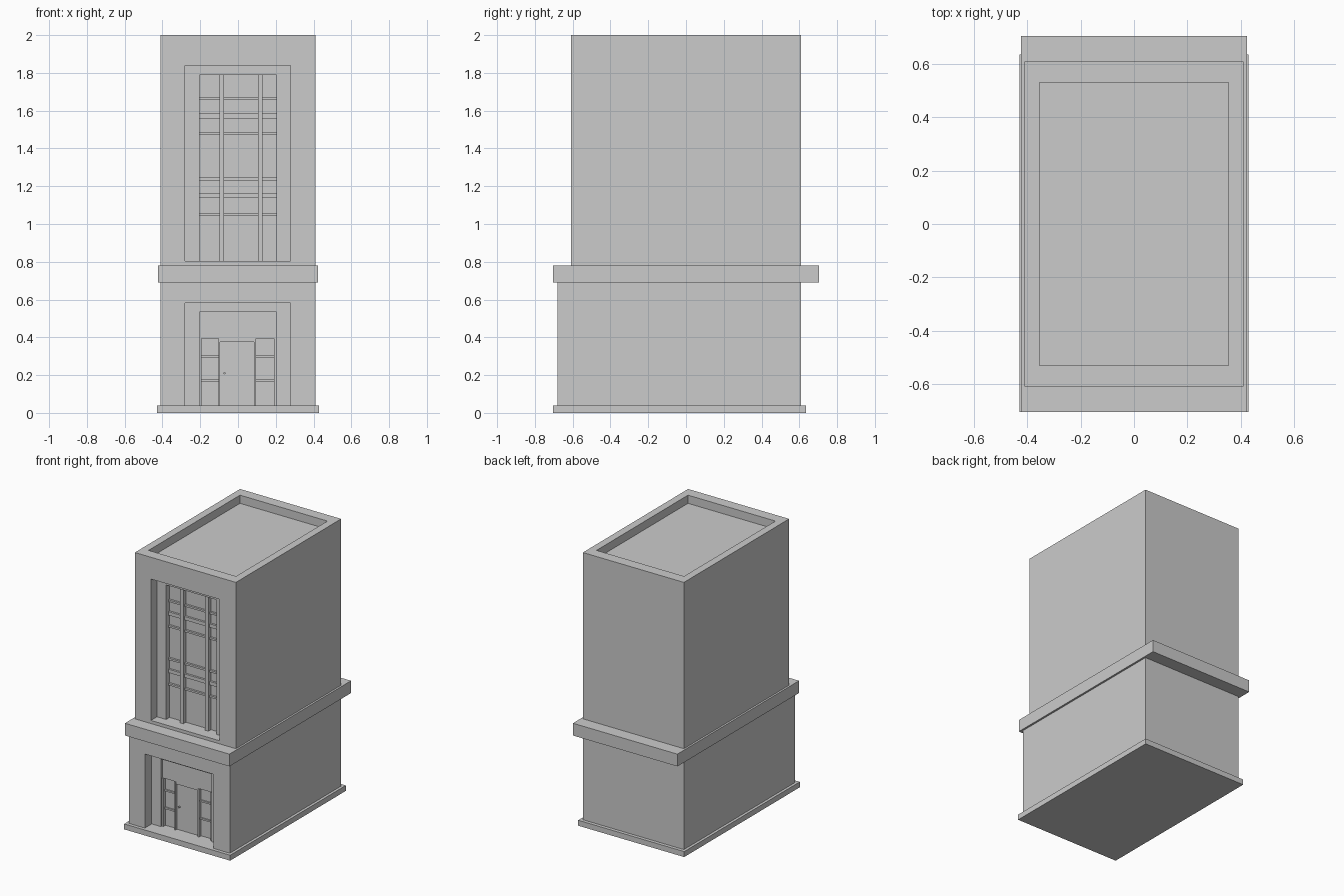
import bpy
import math


def box(name, x0, x1, y0, y1, z0, z1):
    bpy.ops.mesh.primitive_cube_add(
        size=1, location=((x0 + x1) / 2, (y0 + y1) / 2, (z0 + z1) / 2))
    ob = bpy.context.object
    ob.name = name
    ob.scale = (x1 - x0, y1 - y0, z1 - z0)
    bpy.ops.object.transform_apply(location=True, rotation=True, scale=True)
    return ob


def cut(target, *dims):
    cutter = box("cutter", *dims)
    mod = target.modifiers.new("recess", "BOOLEAN")
    mod.operation = "DIFFERENCE"
    mod.solver = "EXACT"
    mod.object = cutter
    bpy.context.view_layer.objects.active = target
    bpy.ops.object.modifier_apply(modifier=mod.name)
    bpy.data.objects.remove(cutter, do_unlink=True)


# Plinth and cornice band
box("plinth", -0.43, 0.43, -0.705, 0.635, 0, 0.04)
box("cornice_band", -0.424, 0.424, -0.705, 0.705, 0.69, 0.78)

# Ground floor with stepped doorway recess
lower = box("ground_floor", -0.41, 0.41, -0.68, 0.61, 0.04, 0.69)
cut(lower, -0.28, 0.277, -0.8, -0.60, 0.03, 0.583)
cut(lower, -0.205, 0.205, -0.8, -0.565, 0.03, 0.535)

# Upper floors with stepped window recess and sunken roof
upper = box("upper_floors", -0.41, 0.41, -0.61, 0.61, 0.78, 2.0)
cut(upper, -0.28, 0.277, -0.8, -0.54, 0.803, 1.84)
cut(upper, -0.205, 0.205, -0.8, -0.50, 0.803, 1.79)
cut(upper, -0.355, 0.355, -0.53, 0.53, 1.94, 2.1)

# Window mullions
for x in (-0.086, 0.118):
    box("window_mullion", x - 0.013, x + 0.013, -0.53, -0.495, 0.803, 1.79)

# Window crossbars, between the mullions
for z, h in ((1.665, 0.014), (1.572, 0.026), (1.478, 0.014),
             (1.238, 0.014), (1.15, 0.026), (1.052, 0.014)):
    for x0, x1 in ((-0.205, -0.099), (-0.073, 0.105), (0.131, 0.205)):
        box("window_crossbar", x0, x1, -0.515, -0.495, z - h / 2, z + h / 2)

# Entrance header and door posts
box("door_header", -0.205, 0.205, -0.585, -0.56, 0.393, 0.535)
for x0, x1 in ((-0.205, -0.193), (-0.102, -0.094), (0.086, 0.096), (0.19, 0.205)):
    box("door_post", x0, x1, -0.59, -0.56, 0.04, 0.393)

# Door with lintel and knob
box("door_lintel", -0.094, 0.086, -0.583, -0.56, 0.376, 0.393)
box("door", -0.094, 0.086, -0.572, -0.56, 0.04, 0.376)
bpy.ops.mesh.primitive_cylinder_add(
    vertices=8, radius=0.006, depth=0.014, location=(-0.072, -0.578, 0.21),
    rotation=(math.pi / 2, 0, 0))
bpy.context.object.name = "door_knob"

# Sidelight crossbars
for x0, x1 in ((-0.193, -0.102), (0.096, 0.19)):
    for z in (0.17, 0.30):
        box("sidelight_bar", x0, x1, -0.575, -0.56, z - 0.006, z + 0.006)
